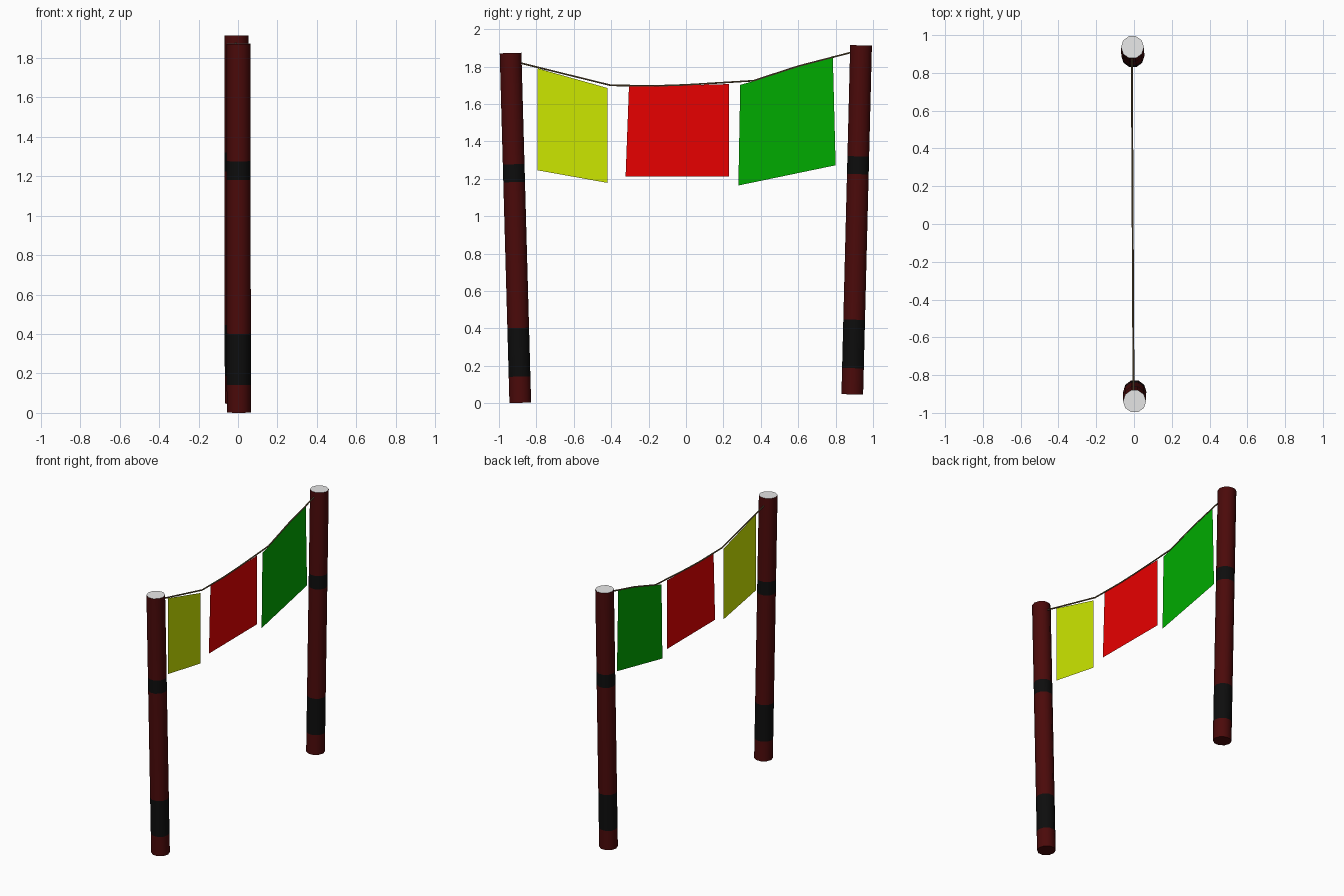
import bpy, bmesh, math
from mathutils import Vector

if "Cube" in bpy.data.objects:
    bpy.data.objects.remove(bpy.data.objects["Cube"])


def material(name, rgb):
    m = bpy.data.materials.new(name)
    m.diffuse_color = (*rgb, 1)
    m.use_nodes = True
    m.node_tree.nodes["Principled BSDF"].inputs["Base Color"].default_value = m.diffuse_color
    return m


WOOD = material("dark red wood", (0.07, 0.003, 0.003))
BLACK = material("black band", (0.004, 0.004, 0.004))
CAP = material("light grey cap", (0.8, 0.8, 0.8))
ROPE = material("brown rope", (0.16, 0.11, 0.05))
YELLOW = material("yellow cloth", (0.61, 0.8, 0.0))
RED = material("red cloth", (0.8, 0.0, 0.0))
GREEN = material("green cloth", (0.0, 0.41, 0.0))


def add_object(name, bm, mats):
    me = bpy.data.meshes.new(name)
    bm.to_mesh(me)
    bm.free()
    for m in mats:
        me.materials.append(m)
    ob = bpy.data.objects.new(name, me)
    bpy.context.collection.objects.link(ob)
    return ob


def tube(name, points, radius, sides, mats, slots, cap_slot=0):
    """Straight-ringed tube through points; slots give the material per span."""
    bm = bmesh.new()
    pts = [Vector(p) for p in points]
    rings = []
    for i, p in enumerate(pts):
        d = (pts[min(i + 1, len(pts) - 1)] - pts[max(i - 1, 0)]).normalized()
        u = Vector((1, 0, 0))
        u = (u - d * u.dot(d)).normalized()
        v = d.cross(u)
        rings.append([bm.verts.new(p + radius * (u * math.cos(a) + v * math.sin(a)))
                      for a in (2 * math.pi * k / sides for k in range(sides))])
    for i, s in enumerate(slots):
        a, b = rings[i], rings[i + 1]
        for k in range(sides):
            n = (k + 1) % sides
            f = bm.faces.new((a[k], a[n], b[n], b[k]))
            f.material_index = s
            f.smooth = True
    bm.faces.new(rings[0][::-1])
    bm.faces.new(rings[-1]).material_index = cap_slot
    ob = add_object(name, bm, mats)
    ob.data.set_sharp_from_angle(angle=math.radians(50))
    return ob


# Two leaning posts with flush black bands and pale tops
def post(name, bottom, top):
    b, t = Vector(bottom), Vector(top)
    pts = [b.lerp(t, f) for f in (0, 0.075, 0.214, 0.631, 0.682, 1)]
    tube(name, pts, 0.061, 10, [WOOD, BLACK, CAP], (0, 1, 0, 1, 0), 2)


post("front_post", (0.004, -0.886, 0.002), (0.003, -0.938, 1.872))
post("back_post", (-0.006, 0.889, 0.047), (-0.008, 0.936, 1.913))


# Plane of the line: drifts slightly in x from one post to the other
def at(y, z):
    return Vector((-0.007 - 0.005 * y, y, z))


# Sagging rope between the posts
line = [(-0.91, 1.825), (-0.79, 1.795), (-0.40, 1.699), (-0.15, 1.697), (0.0, 1.702),
        (0.36, 1.724), (0.60, 1.802), (0.92, 1.885)]
tube("rope", [at(*p) for p in line], 0.005, 6, [ROPE], [0] * (len(line) - 1))


# Cloth flags
def flag(name, corners, mat):
    bm = bmesh.new()
    bm.faces.new([bm.verts.new(at(*c)) for c in corners])
    add_object(name, bm, [mat])


flag("yellow_flag", [(-0.793, 1.245), (-0.42, 1.178), (-0.42, 1.685), (-0.793, 1.79)], YELLOW)
flag("red_flag", [(-0.323, 1.212), (0.23, 1.212), (0.23, 1.706), (-0.305, 1.692)], RED)
flag("green_flag", [(0.28, 1.164), (0.80, 1.272), (0.785, 1.855), (0.60, 1.80),
                    (0.37, 1.724), (0.29, 1.702)], GREEN)
